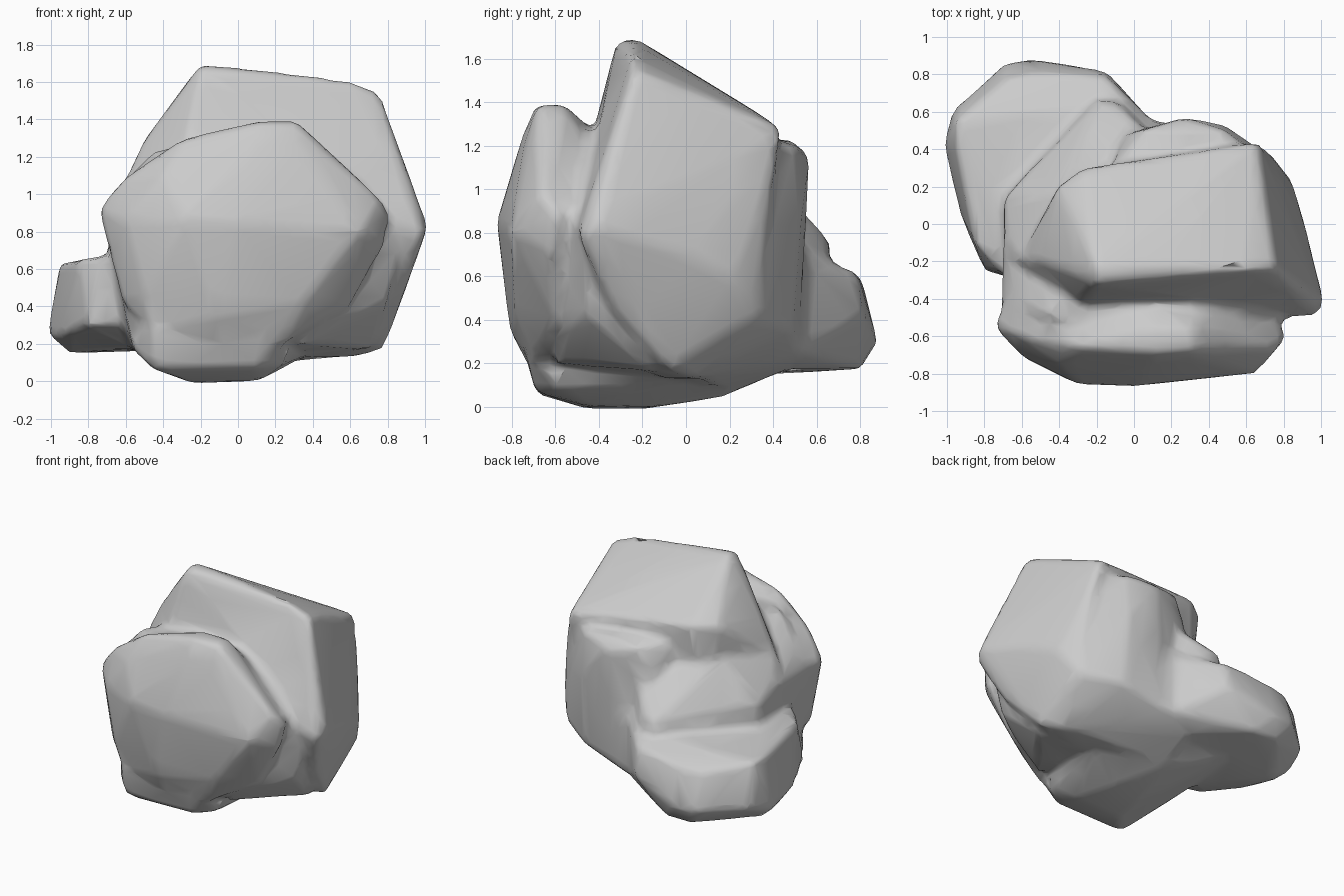
import bpy, bmesh


def chunk(bm, points):
    """Add one faceted convex lump of stone."""
    part = bmesh.new()
    for p in points:
        part.verts.new(p)
    bmesh.ops.convex_hull(part, input=part.verts)
    loose = [v for v in part.verts if not v.link_faces]
    bmesh.ops.delete(part, geom=loose, context='VERTS')
    bmesh.ops.recalc_face_normals(part, faces=part.faces)
    tmp = bpy.data.meshes.new("chunk")
    part.to_mesh(tmp)
    part.free()
    bm.from_mesh(tmp)
    bpy.data.meshes.remove(tmp)


bm = bmesh.new()

# front slab
chunk(bm, [
    (-.3, -.86, .87), (0, -.87, .85), (.65, -.8, .8), (-.6, -.71, .85),
    (-.4, -.75, 1.1), (.1, -.75, 1.25), (.3, -.74, 1.22), (.5, -.78, .98),
    (-.5, -.74, .45), (-.1, -.81, .35), (.35, -.78, .42),
    (-.75, -.55, .92), (-.61, -.6, 1.09), (-.3, -.66, 1.3),
    (.12, -.69, 1.39), (.31, -.68, 1.39), (.12, -.56, 1.39), (.31, -.56, 1.39),
    (.76, -.67, .98), (.82, -.6, .9), (.79, -.62, .72),
    (.6, -.6, .4), (.25, -.7, .2), (-.1, -.74, .22), (-.45, -.7, .25),
    (-.62, -.6, .42), (-.6, -.2, 1), (-.5, -.3, .3), (.6, -.3, .9),
    (.3, -.3, .3), (0, -.35, 1.2)])

# sloping base
chunk(bm, [
    (-.45, -.69, .06), (.1, -.69, .07), (-.25, -.45, -.01), (.12, -.45, .005),
    (-.2, -.2, -.01), (.05, -.15, 0), (-.1, .17, .045), (.25, -.6, .1),
    (-.56, -.6, .17), (-.6, -.5, .35), (-.57, -.1, .18), (.35, 0, .13),
    (.2, .45, .23), (-.5, .45, .17), (.3, -.4, .3), (-.3, -.2, .8),
    (.2, .3, .8), (.1, .5, .3), (-.45, -.73, .28), (.2, -.74, .25)])

# tall main block
chunk(bm, [
    (-.2, -.24, 1.7), (-.2, -.32, 1.68), (.15, -.22, 1.66), (.6, -.25, 1.61),
    (.76, -.24, 1.55), (.66, .44, 1.28), (.3, .38, 1.32), (-.27, .3, 1.37),
    (-.41, .2, 1.36), (-.51, -.2, 1.28), (-.62, -.2, 1.05), (-.3, -.45, 1.18),
    (.87, -.3, 1.08), (1.02, -.42, .83), (.98, -.5, .78), (.88, -.35, .46),
    (.78, -.08, .17), (.65, .05, .13), (.35, 0, .13), (.4, -.12, .13),
    (.85, .22, .6), (.91, .02, .7), (.7, .41, 1.1), (.77, .32, .43),
    (-.3, .2, .5)])

# neck joining slab and main block
chunk(bm, [
    (-.71, -.45, .9), (-.7, -.1, .88), (-.63, -.4, 1.05), (-.45, -.5, 1.24),
    (-.1, -.52, 1.29), (.25, -.52, 1.29), (.6, -.5, 1.08), (.8, -.52, .88),
    (.88, -.46, .75), (.8, -.45, .42), (.62, -.55, .36), (.35, -.6, .2),
    (.72, -.15, .17), (-.6, -.5, .35), (-.6, -.1, .25), (.3, -.1, .14),
    (-.3, -.2, 1.2), (.5, -.2, 1.2)])

# rear lump
chunk(bm, [
    (.27, .57, 1.15), (.25, .48, 1.23), (.48, .5, 1.21), (.05, .5, 1.2),
    (.05, .3, 1.23), (.57, .43, 1.2), (.48, .53, .9), (.25, .54, .86),
    (.5, .49, .35), (.2, .52, .28), (.75, .34, .4), (.77, .33, .8),
    (0, .2, .3), (-.05, .48, 1), (-.15, .25, 1.22)])

# left shoulder step
chunk(bm, [
    (-.7, .13, .82), (-.7, -.1, .9), (-.62, .22, .83), (-.63, -.2, 1.06),
    (-.35, .3, 1.02), (-.6, .22, .3), (-.65, -.2, .3), (-.1, -.2, 1.2),
    (.05, .5, .95), (-.18, .68, .74), (-.08, .65, .76), (-.3, .55, .3),
    (.15, .5, .3), (-.4, .15, 1.15)])

# filler under the rear overhang
chunk(bm, [
    (.35, 0, .13), (.65, .05, .14), (.76, .3, .38), (.5, .46, .34),
    (.15, .53, .26), (-.1, .2, .06), (.2, .52, .7), (.5, .4, .8),
    (.0, .58, .7), (-.1, .5, .18)])

# low lump at the rear left
chunk(bm, [
    (-.95, .55, .63), (-.95, .4, .63), (-.85, -.1, .65), (-.72, -.25, .67),
    (-.68, .78, .57), (-.5, .81, .58), (-.27, .75, .61), (-.15, .79, .62),
    (-.05, .63, .68), (-.68, .87, .3), (-.5, .88, .3), (-.15, .82, .42),
    (-1.02, .43, .25), (-.97, .61, .3), (-.93, .05, .25), (-.8, -.25, .3),
    (-.6, -.3, .3), (-.6, -.3, .65),
    (-.9, .4, .15), (-.6, .8, .175), (-.4, .8, .175), (-.57, 0, .175),
    (-.1, .5, .175), (.12, .52, .25), (.12, .52, .7)])

mesh = bpy.data.meshes.new("rock")
bm.to_mesh(mesh)
bm.free()
rock = bpy.data.objects.new("rock", mesh)
bpy.context.collection.objects.link(rock)

# fuse the lumps, weather the edges, reduce to broad facets
fuse = rock.modifiers.new("fuse", 'REMESH')
fuse.mode = 'VOXEL'
fuse.voxel_size = 0.025
soften = rock.modifiers.new("soften", 'SMOOTH')
soften.factor = 0.5
soften.iterations = 12
reduce = rock.modifiers.new("reduce", 'DECIMATE')
reduce.ratio = 0.06

bpy.context.view_layer.objects.active = rock
rock.select_set(True)
for m in list(rock.modifiers):
    bpy.ops.object.modifier_apply(modifier=m.name)
bpy.ops.object.shade_smooth()
